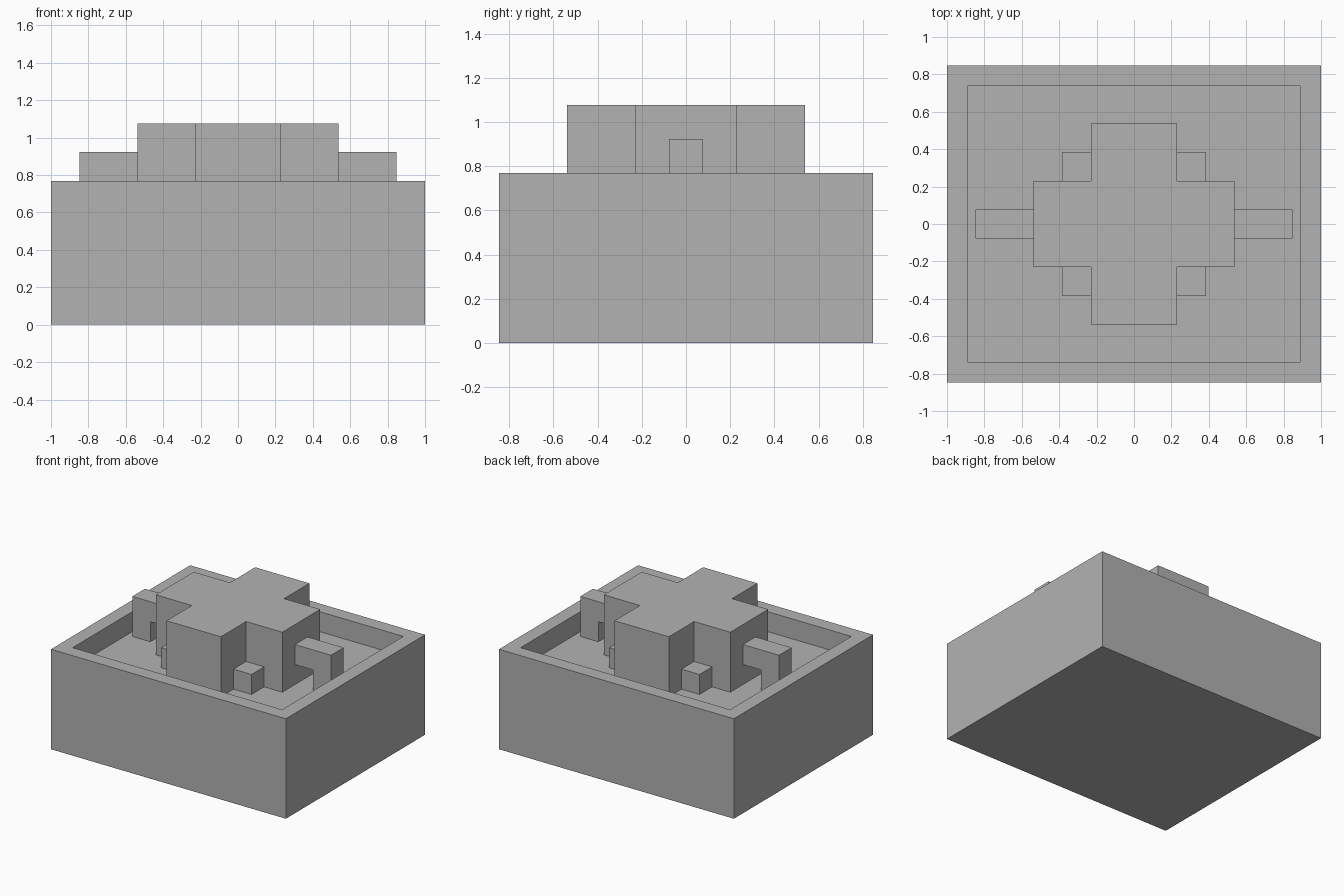
import bpy
import bmesh
from mathutils import Matrix, Vector

U = 2 / 13  # building module: the basin is 13 x 11 modules

cube = bpy.data.objects.get("Cube")
if cube:
    bpy.data.objects.remove(cube, do_unlink=True)

stone = bpy.data.materials.new("grey_stone")
stone.use_nodes = True
GREY = (0.448, 0.448, 0.448, 1)
stone.diffuse_color = GREY
stone.node_tree.nodes["Principled BSDF"].inputs["Base Color"].default_value = GREY


def finish(name, bm):
    """Turn a bmesh measured in modules into a flat shaded object."""
    bmesh.ops.recalc_face_normals(bm, faces=bm.faces)
    bmesh.ops.scale(bm, vec=(U, U, U), verts=bm.verts)
    mesh = bpy.data.meshes.new(name)
    bm.to_mesh(mesh)
    bm.free()
    mesh.materials.append(stone)
    obj = bpy.data.objects.new(name, mesh)
    bpy.context.collection.objects.link(obj)
    return obj


def prism(name, outline, offset):
    """Extrude a closed outline by an offset vector."""
    bm = bmesh.new()
    face = bm.faces.new([bm.verts.new(p) for p in outline])
    ext = bmesh.ops.extrude_face_region(bm, geom=[face], use_keep_orig=True)
    moved = [g for g in ext["geom"] if isinstance(g, bmesh.types.BMVert)]
    bmesh.ops.translate(bm, vec=Vector(offset), verts=moved)
    return finish(name, bm)


def box(name, centre, size):
    bm = bmesh.new()
    bmesh.ops.create_cube(bm, size=1, matrix=Matrix.Translation(centre) @ Matrix.Diagonal((*size, 1)))
    return finish(name, bm)


# Basin: solid block with a shallow recess one module deep
RIM, FLOOR = 5, 4
bm = bmesh.new()
bmesh.ops.create_cube(bm, size=1, matrix=Matrix.Translation((0, 0, RIM / 2)) @ Matrix.Diagonal((13, 11, RIM, 1)))
top = max(bm.faces, key=lambda f: f.calc_center_median().z)
bmesh.ops.inset_individual(bm, faces=[top], thickness=1)
ext = bmesh.ops.extrude_discrete_faces(bm, faces=[top])
bmesh.ops.translate(bm, vec=(0, 0, FLOOR - RIM), verts=ext["faces"][0].verts)
finish("basin", bm)

# Central pillar with a cross-shaped plan
a, b = 1.5, 3.5
quarter = [(b, -a), (b, a), (a, a)]
cross = []
for turn in range(4):
    cross += [Matrix.Rotation(turn * 1.5707963268, 3, "Z") @ Vector((x, y, FLOOR)) for x, y in quarter]
prism("cross_pillar", cross, (0, 0, 3))

for side, sx in (("left", 1), ("right", -1)):
    # Spout arm: beam from the pillar with a leg against the basin wall
    spout = [(3.5, 5), (4.5, 5), (4.5, 4), (5.5, 4), (5.5, 6), (3.5, 6)]
    prism(side + "_spout", [(sx * x, -0.5, z) for x, z in spout], (0, 1, 0))
    # Small blocks in the inner corners of the cross
    for end, sy in (("front", -1), ("back", 1)):
        box(f"{end}_{side}_corner_block", (2 * sx, 2 * sy, FLOOR + 0.5), (1, 1, 1))
